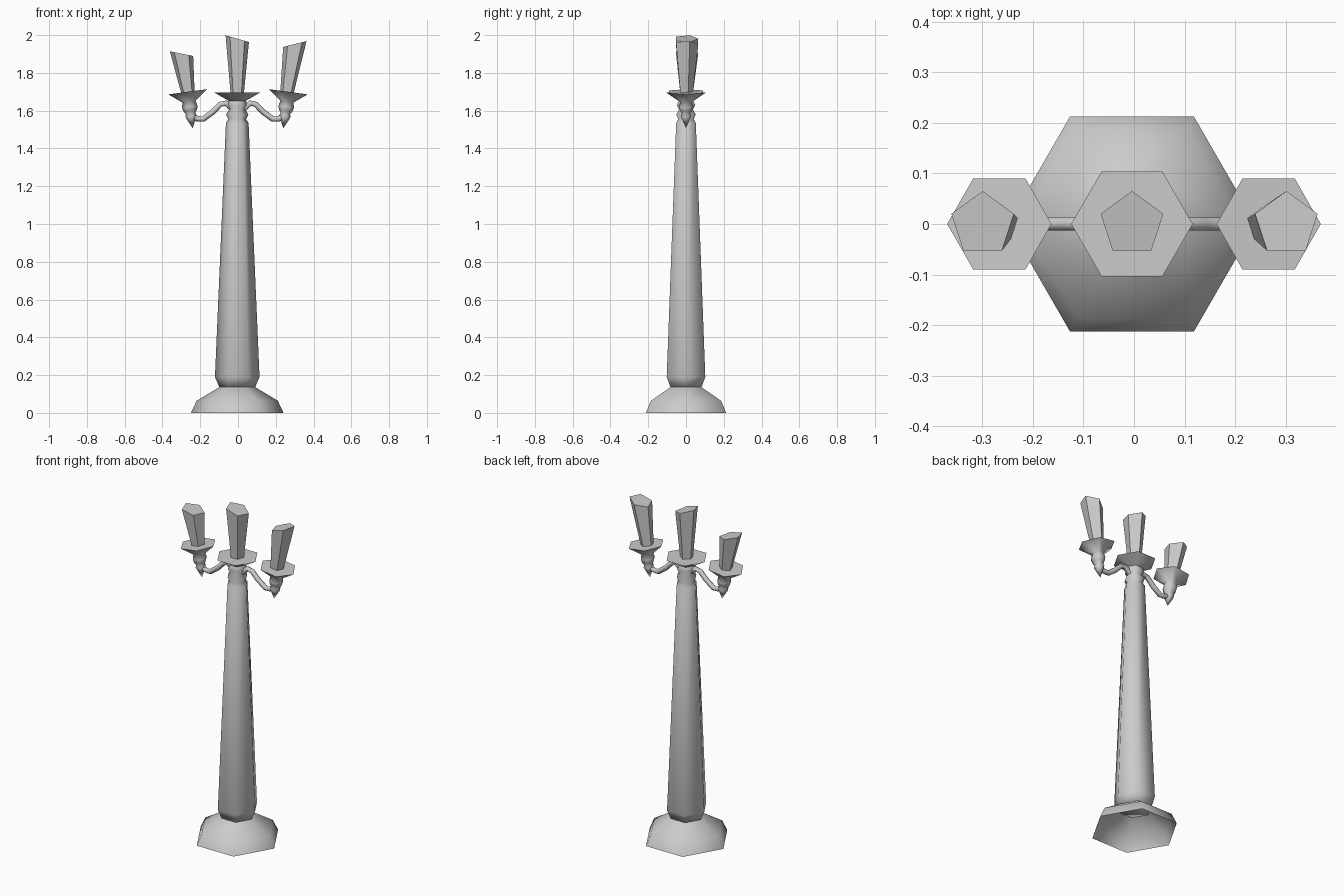
import bpy, bmesh, math
from mathutils import Vector, Matrix

if "Cube" in bpy.data.objects:
    bpy.data.objects.remove(bpy.data.objects["Cube"])


def finish(bm, name, smooth=True):
    bmesh.ops.recalc_face_normals(bm, faces=bm.faces[:])
    me = bpy.data.meshes.new(name)
    bm.to_mesh(me)
    bm.free()
    ob = bpy.data.objects.new(name, me)
    bpy.context.collection.objects.link(ob)
    if smooth:
        bpy.ops.object.select_all(action='DESELECT')
        bpy.context.view_layer.objects.active = ob
        ob.select_set(True)
        bpy.ops.object.shade_smooth_by_angle(angle=math.radians(75))
    return ob


def skin(name, rings, cap_start=True, cap_end=True, smooth=True):
    """Bridge equal-sized rings of points into a tube."""
    bm = bmesh.new()
    vs = [[bm.verts.new(p) for p in r] for r in rings]
    n = len(vs[0])
    for a, b in zip(vs, vs[1:]):
        for i in range(n):
            j = (i + 1) % n
            bm.faces.new((a[i], a[j], b[j], b[i]))
    if cap_start:
        bm.faces.new(vs[0])
    if cap_end:
        bm.faces.new(vs[-1])
    bmesh.ops.remove_doubles(bm, verts=bm.verts[:], dist=1e-4)
    return finish(bm, name, smooth)


def lathe(name, profile, origin, tilt=0.0, **kw):
    """Six-sided turned part; profile is (radius, height) along a tilted axis."""
    m = Matrix.Translation(origin) @ Matrix.Rotation(tilt, 4, 'Y')
    rings = [[m @ Vector((r * math.cos(k * math.pi / 3), r * math.sin(k * math.pi / 3), z))
              for k in range(6)] for r, z in profile]
    return skin(name, rings, **kw)


def candle(name, bottom, top, bottom_slope, top_slope):
    """Five-sided flaring candle with slanted ends."""
    rings = []
    for (x, z), r, s in ((bottom, 0.037, bottom_slope), (top, 0.065, top_slope)):
        ring = []
        for k in range(5):
            a = math.pi / 2 + k * math.tau / 5
            dx = r * math.cos(a)
            ring.append(Vector((x + dx, r * math.sin(a), z + s * dx)))
        rings.append(ring)
    skin(name, rings, smooth=False)


def arm(name, path, r=0.015, sides=6):
    """Bent tube lying in the xz plane."""
    pts = [Vector((x, 0, z)) for x, z in path]
    rings = []
    for i, p in enumerate(pts):
        t = (pts[min(i + 1, len(pts) - 1)] - pts[max(i - 1, 0)]).normalized()
        n = Vector((-t.z, 0, t.x))
        rings.append([p + n * r * math.cos(k * math.tau / sides)
                      + Vector((0, r * math.sin(k * math.tau / sides), 0)) for k in range(sides)])
    skin(name, rings)


CX = -0.004

# hollow foot, open underneath
lathe("base", [(0.245, 0), (0.215, 0.064), (0.095, 0.136)], (CX, 0, 0),
      cap_start=False, cap_end=False)

# tapering column with turned neck and centre dish
lathe("column", [(0.095, 0.136), (0.118, 0.19), (0.06, 1.535), (0.047, 1.555),
                 (0.059, 1.58), (0.043, 1.605), (0.056, 1.63), (0.045, 1.652),
                 (0.12, 1.695)], (CX, 0, 0))

# centre candle
candle("centre_candle", (CX, 1.69), (CX, 1.981), 0, -0.29)

# side arms, hanging dishes
ARM = [(0.245, 1.57), (0.215, 1.557), (0.185, 1.555), (0.135, 1.592),
       (0.095, 1.633), (0.065, 1.64), (0.03, 1.61)]
HOLDER = [(0.104, 0), (0.035, -0.053), (0.042, -0.08), (0.036, -0.1),
          (0.025, -0.117), (0.031, -0.13), (0.0, -0.195)]
for side, s in (("left", -1), ("right", 1)):
    arm(side + "_arm", [(s * x, z) for x, z in ARM])
    lathe(side + "_holder", HOLDER, (s * 0.266, 0, 1.70), s * 0.133, cap_end=False)

# side candles lean outward, the right one is taller
candle("left_candle", (-0.265, 1.695), (-0.299, 1.902), 0.13, -0.2)
candle("right_candle", (0.259, 1.695), (0.301, 1.953), -0.13, 0.25)
